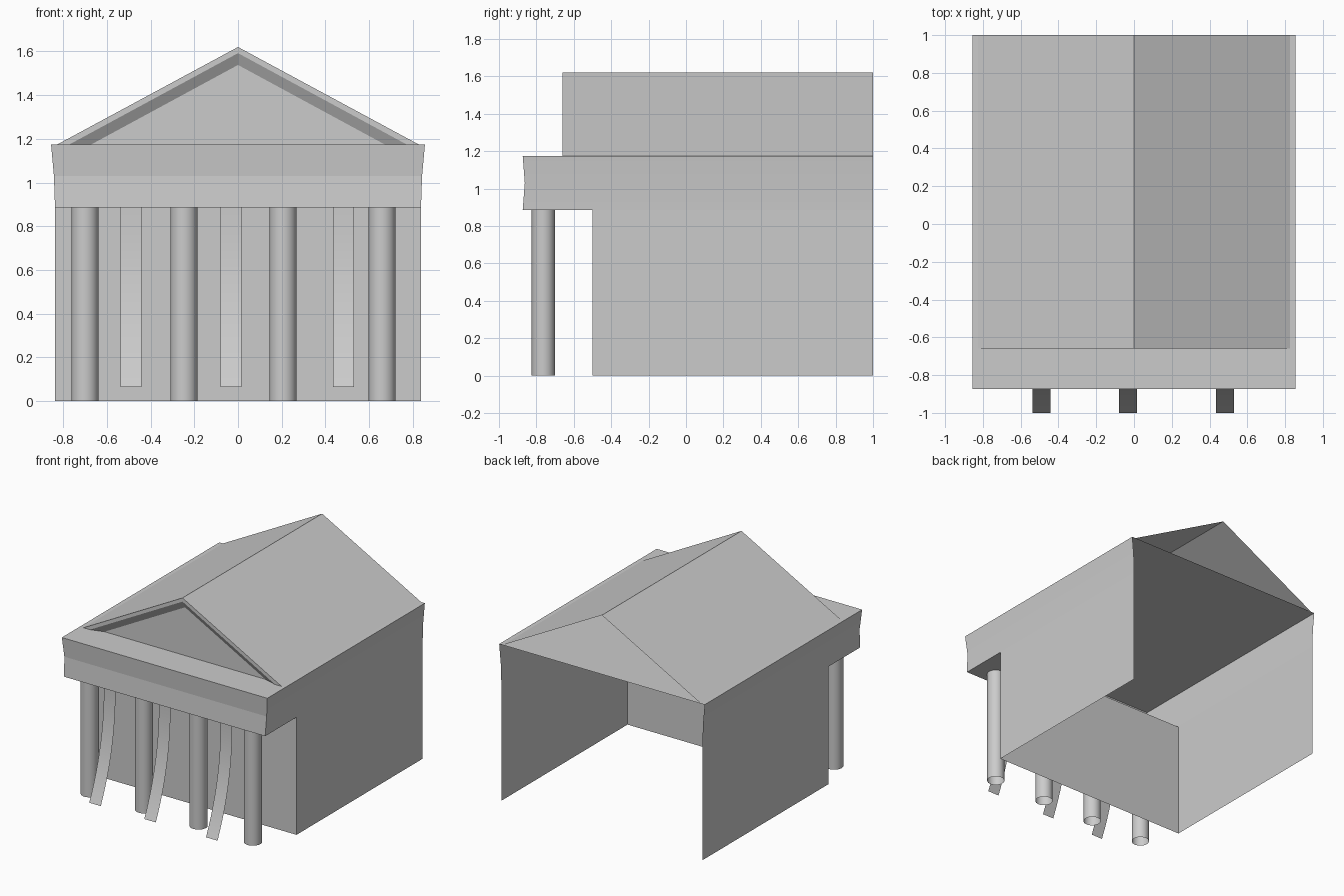
import bpy
import bmesh
import math

if "Cube" in bpy.data.objects:
    bpy.data.objects.remove(bpy.data.objects["Cube"], do_unlink=True)

stone = bpy.data.materials.new("grey_stone")
stone.use_nodes = True
stone.diffuse_color = (0.6, 0.6, 0.6, 1)
stone.node_tree.nodes["Principled BSDF"].inputs["Base Color"].default_value = (0.6, 0.6, 0.6, 1)

WALL_X, WALL_Y, BACK = 0.837, -0.5, 1.0
EAVE, SOFFIT = 1.175, 0.885
FRONT = -0.873


def loft(name, rows, angle=None, cap=False, closed=False):
    """Skin successive rows of points; optionally cap the last row."""
    bm = bmesh.new()
    rings = [[bm.verts.new(p) for p in row] for row in rows]
    for a, b in zip(rings, rings[1:]):
        n = len(a)
        for i in range(n if closed else n - 1):
            j = (i + 1) % n
            bm.faces.new((a[i], a[j], b[j], b[i]))
    if cap:
        bm.faces.new(rings[-1])
    mesh = bpy.data.meshes.new(name)
    bm.to_mesh(mesh)
    bm.free()
    mesh.materials.append(stone)
    obj = bpy.data.objects.new(name, mesh)
    bpy.context.collection.objects.link(obj)
    if angle:
        bpy.ops.object.select_all(action='DESELECT')
        obj.select_set(True)
        bpy.context.view_layer.objects.active = obj
        bpy.ops.object.shade_smooth_by_angle(angle=math.radians(angle))
    return obj


def u_path(half, front, z):
    """Three-sided plan, open at the back."""
    return [(-half, BACK, z), (-half, front, z), (half, front, z), (half, BACK, z)]


def gable(half, apex, y):
    return [(half, y, EAVE), (0, y, apex), (-half, y, EAVE)]


# Hall walls, open at the back
loft("hall_walls", [u_path(WALL_X, WALL_Y, 0), u_path(WALL_X, WALL_Y, SOFFIT)])

# Flared entablature running round three sides
loft("entablature", [u_path(WALL_X, FRONT, SOFFIT),
                     u_path(0.842, -0.862, 1.03),
                     u_path(0.855, FRONT, EAVE)], angle=7)

# Portico soffit and the ceiling slab above the hall
loft("portico_soffit", [[(-WALL_X, WALL_Y, SOFFIT), (WALL_X, WALL_Y, SOFFIT)],
                        [(-WALL_X, FRONT, SOFFIT), (WALL_X, FRONT, SOFFIT)]])
loft("ceiling", [[(-0.855, FRONT, EAVE), (0.855, FRONT, EAVE)],
                 [(-0.855, BACK, EAVE), (0.855, BACK, EAVE)]])

# Gabled roof with a bevelled, recessed pediment
loft("roof", [gable(0.825, 1.62, BACK), gable(0.825, 1.62, -0.66),
              gable(0.77, 1.592, -0.66), gable(0.67, 1.538, -0.63)], cap=True)

# Hollow columns
SIDES = 32
for k in range(4):
    cx = -0.7 + k * 0.453
    ring = [(cx + 0.062 * math.cos(t), -0.763 + 0.062 * math.sin(t))
            for t in (2 * math.pi * i / SIDES for i in range(SIDES))]
    loft(f"column_{k + 1}", [[(x, y, z) for x, y in ring] for z in (0, SOFFIT)],
         angle=40, closed=True)

# Thin banners that hang straight, then sweep outwards
TOP_Y, SWEEP, HEM, STEPS = -0.825, 0.175, 0.065, 12
for k, cx in enumerate((-0.49, -0.032, 0.482)):
    rows = []
    for i in range(STEPS + 1):
        t = i / STEPS
        y = TOP_Y - SWEEP * (1 - t) ** 2.2
        z = HEM + (SOFFIT - HEM) * t
        rows.append([(cx - 0.048, y, z), (cx + 0.048, y, z)])
    loft(f"banner_{k + 1}", rows, angle=30)
